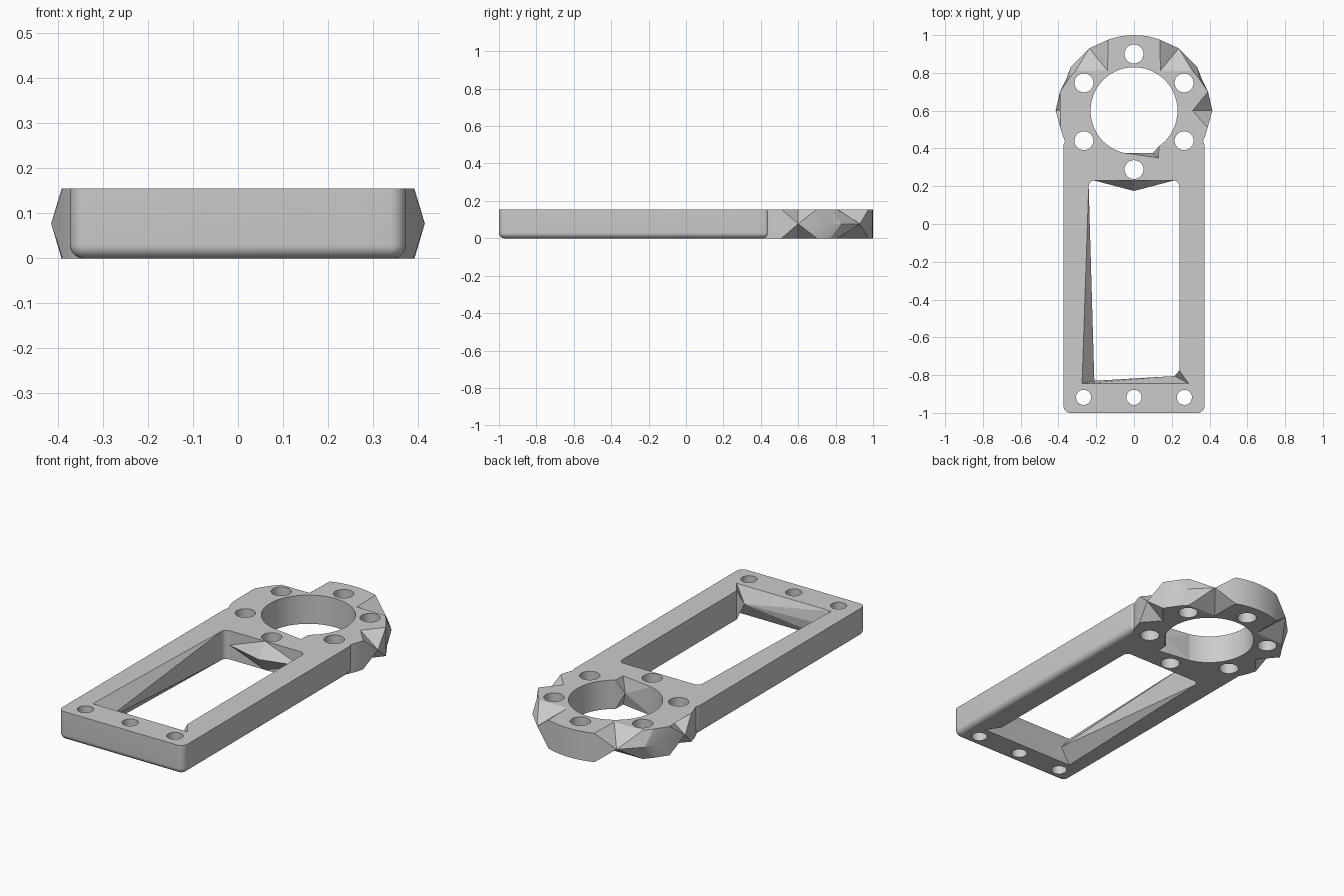
import bpy, bmesh
from math import radians, sin, cos

if "Cube" in bpy.data.objects:
    bpy.data.objects.remove(bpy.data.objects["Cube"], do_unlink=True)

H = 0.155
MID = H / 2
RING_Y = 0.6

grey = bpy.data.materials.new("plain_grey")
grey.use_nodes = True
grey.diffuse_color = (0.6, 0.6, 0.6, 1)
grey.node_tree.nodes["Principled BSDF"].inputs["Base Color"].default_value = (0.6, 0.6, 0.6, 1)


def arc(cx, cy, r, start, end, steps):
    """Points along an arc, both ends included."""
    angles = [radians(start + (end - start) * i / steps) for i in range(steps + 1)]
    return [(cx + r * cos(a), cy + r * sin(a)) for a in angles]


def loft(name, sections):
    """Solid through a stack of (outline, height) sections."""
    bm = bmesh.new()
    rows = [[bm.verts.new((x, y, z)) for x, y in pts] for pts, z in sections]
    n = len(rows[0])
    for low, high in zip(rows, rows[1:]):
        for i in range(n):
            j = (i + 1) % n
            bm.faces.new((low[i], low[j], high[j], high[i]))
    bm.faces.new(rows[0][::-1])
    bm.faces.new(rows[-1])
    bmesh.ops.triangulate(bm, faces=bm.faces[:])
    bmesh.ops.recalc_face_normals(bm, faces=bm.faces[:])
    mesh = bpy.data.meshes.new(name)
    bm.to_mesh(mesh)
    bm.free()
    mesh.materials.append(grey)
    obj = bpy.data.objects.new(name, mesh)
    bpy.context.collection.objects.link(obj)
    return obj


def combine(target, other, operation):
    """Apply a boolean and discard the helper."""
    other.hide_render = True
    mod = target.modifiers.new("boolean", "BOOLEAN")
    mod.operation = operation
    mod.solver = "EXACT"
    mod.object = other
    bpy.context.view_layer.objects.active = target
    bpy.ops.object.modifier_apply(modifier=mod.name)
    bpy.data.objects.remove(other, do_unlink=True)


def cutter(name, edge, middle):
    """Through cutter whose waist may differ from its rims."""
    return loft(name, [(edge, -0.05), (edge, 0), (middle, MID), (edge, H), (edge, H + 0.05)])


def rounded_rect(inset):
    hx, y0, y1, r = 0.373 - inset, -1 + inset, 0.45 - inset, 0.036 - inset
    corners = [(hx - r, y1 - r), (r - hx, y1 - r), (r - hx, y0 + r), (hx - r, y0 + r)]
    return [p for k, (cx, cy) in enumerate(corners)
            for p in arc(cx, cy, r, 90 * k, 90 * k + 90, 8)]


# Long plate with rounded lower edge
fillet = 0.03
angles = [radians(90 * i / 8) for i in range(9)]
plate = loft("mounting_plate",
             [(rounded_rect(fillet * (1 - sin(a))), fillet * (1 - cos(a))) for a in angles]
             + [(rounded_rect(0), H)])

# Round head: rim and waist outlines differ where facets are cut
facets = [((0.31, 0.6), (0.415, 0.6)),
          ((0.392, 0.7), (0.392, 0.7)),
          ((0.345, 0.77), (0.358, 0.77)),
          ((0.31, 0.81), (0.335, 0.83)),
          ((0.14, 0.812), (0.237, 0.93))]
front = arc(0, RING_Y, 0.4, -90, -13, 14)
back = arc(0, RING_Y, 0.4, 70, 90, 5)


def head_outline(which):
    half = front + [pair[which] for pair in facets] + back
    return half + [(-x, y) for x, y in half[-2:0:-1]]


rim, waist = head_outline(0), head_outline(1)
combine(plate, loft("round_head", [(rim, 0), (waist, MID), (rim, H)]), "UNION")

# Large round opening with a small notch at its front
bore = arc(0, RING_Y, 0.23, -55, 256, 60)
combine(plate, cutter("bore_cutter", bore + [(0.13, 0.35)], bore + [(0.1, 0.375)]), "DIFFERENCE")

# Long window with faceted walls
ne = arc(0.21, 0.2, 0.03, 0, 90, 8)
nw = arc(-0.21, 0.2, 0.03, 90, 180, 8)
window_rim = ne + [(0, 0.23)] + nw + [(-0.275, -0.845), (0.29, -0.845), (0.24, -0.775)]
window_waist = ne + [(0, 0.175)] + nw + [(-0.21, -0.83), (0.215, -0.805), (0.24, -0.775)]
combine(plate, cutter("window_cutter", window_rim, window_waist), "DIFFERENCE")

# Screw holes: six around the head, three across the foot
holes = [(0.306 * cos(radians(a)), RING_Y - 0.006 + 0.306 * sin(radians(a)), 0.05)
         for a in range(30, 390, 60)]
holes += [(x, -0.918, 0.04) for x in (-0.267, 0, 0.267)]
for x, y, r in holes:
    circle = arc(x, y, r, 0, 348.75, 31)
    combine(plate, cutter("screw_hole_cutter", circle, circle), "DIFFERENCE")

# Smooth curved walls, keep facets crisp
bpy.ops.object.select_all(action="DESELECT")
plate.select_set(True)
bpy.context.view_layer.objects.active = plate
bpy.ops.object.shade_smooth_by_angle(angle=radians(14))
